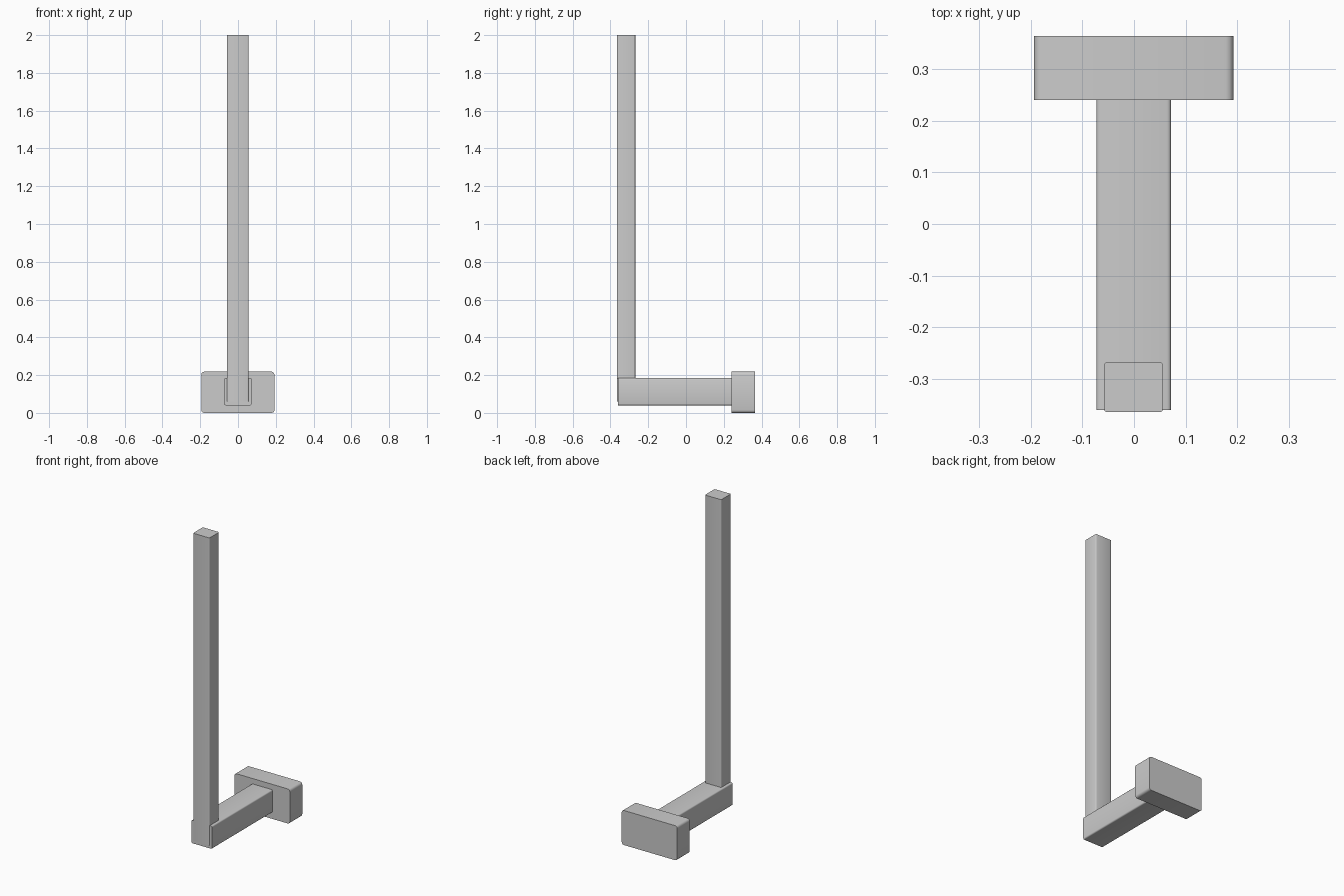
import bpy, bmesh, math
from mathutils import Vector

if "Cube" in bpy.data.objects:
    bpy.data.objects.remove(bpy.data.objects["Cube"])


def rounded_bar(name, lo, hi, axis, radius):
    """Box between two corners, rounded on the edges running along one axis."""
    lo, hi = Vector(lo), Vector(hi)
    bm = bmesh.new()
    bmesh.ops.create_cube(bm, size=1)
    for v in bm.verts:
        v.co = Vector([(lo[i] + hi[i]) / 2 + v.co[i] * (hi[i] - lo[i]) for i in range(3)])
    long_edges = [e for e in bm.edges
                  if abs((e.verts[0].co - e.verts[1].co).normalized()[axis]) > 0.9]
    bmesh.ops.bevel(bm, geom=long_edges, offset=radius, segments=3,
                    profile=0.5, affect='EDGES')
    mesh = bpy.data.meshes.new(name)
    bm.to_mesh(mesh)
    bm.free()
    obj = bpy.data.objects.new(name, mesh)
    bpy.context.collection.objects.link(obj)
    bpy.ops.object.select_all(action='DESELECT')
    obj.select_set(True)
    bpy.context.view_layer.objects.active = obj
    bpy.ops.object.shade_smooth_by_angle(angle=math.radians(40))
    return obj


# Upright post, sunk into the front end of the arm
rounded_bar("post", (-0.058, -0.365, 0.06), (0.056, -0.268, 2.0), 2, 0.006)

# Horizontal arm from the post to the back block
rounded_bar("arm", (-0.073, -0.361, 0.04), (0.072, 0.243, 0.184), 1, 0.008)

# Wide block at the back end of the arm
rounded_bar("end_block", (-0.194, 0.241, 0.0), (0.193, 0.365, 0.218), 1, 0.015)
